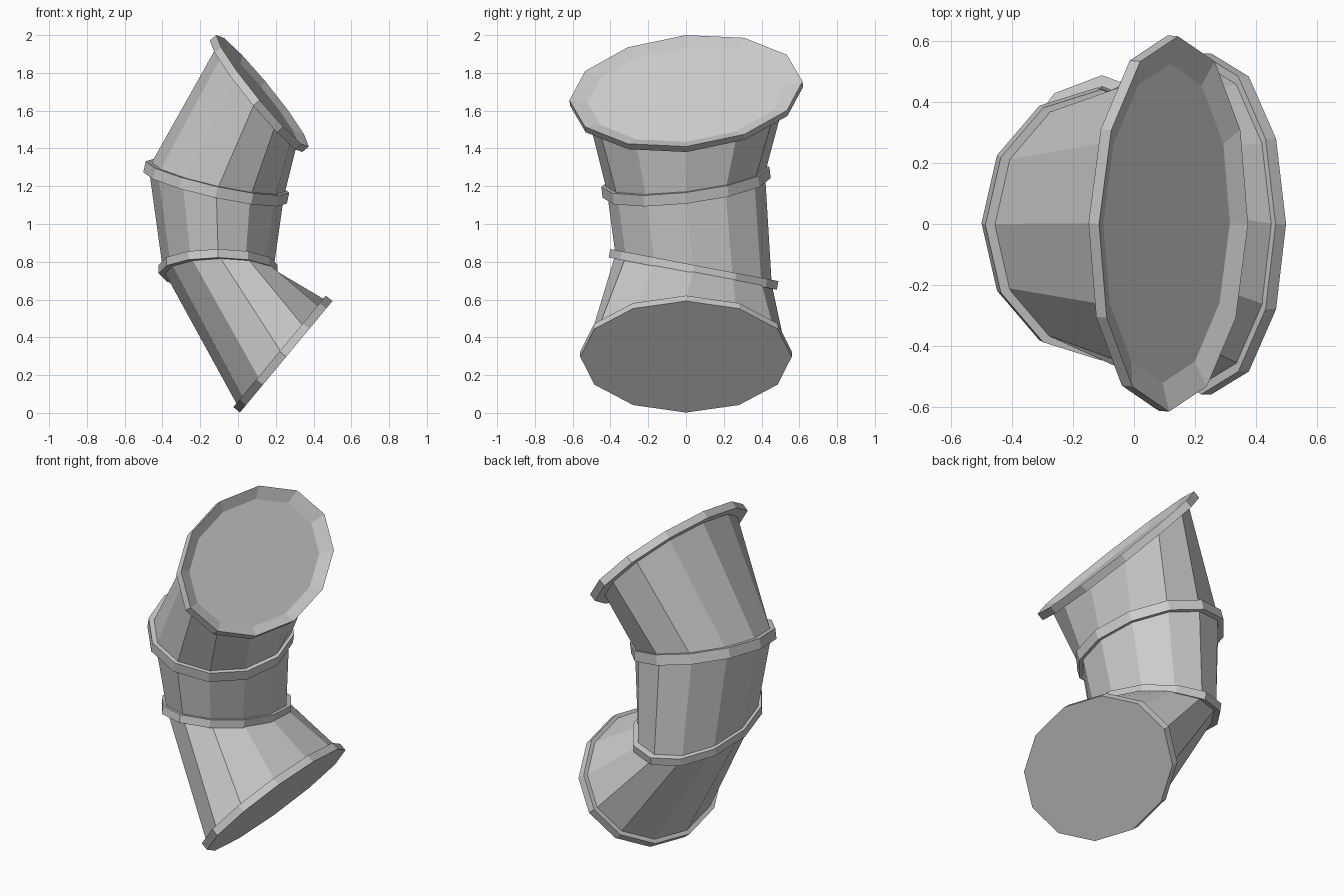
import bpy, bmesh, math
from mathutils import Vector

if "Cube" in bpy.data.objects:
    bpy.data.objects.remove(bpy.data.objects["Cube"])

SIDES = 12


def section(frame, scale=1.0, shift=0.0):
    """Elliptical 12-gon: frame = (centre, half axis a, half axis b), shifted along its normal."""
    c, a, b = (Vector(v) for v in frame)
    n = a.cross(b).normalized()
    return [c + n * shift + scale * (a * math.cos(t) + b * math.sin(t))
            for t in (2 * math.pi * i / SIDES for i in range(SIDES))]


def loft(name, sections):
    """Bridge successive sections and cap both ends."""
    bm = bmesh.new()
    rings = [[bm.verts.new(p) for p in s] for s in sections]
    for lo, hi in zip(rings, rings[1:]):
        for i in range(SIDES):
            j = (i + 1) % SIDES
            bm.faces.new((lo[i], lo[j], hi[j], hi[i]))
    bm.faces.new(rings[0][::-1])
    bm.faces.new(rings[-1])
    bmesh.ops.recalc_face_normals(bm, faces=bm.faces)
    mesh = bpy.data.meshes.new(name)
    bm.to_mesh(mesh)
    bm.free()
    obj = bpy.data.objects.new(name, mesh)
    bpy.context.collection.objects.link(obj)
    return obj


# Cross-section frames along the bent pipe (normals point up the pipe)
bottom = ((0.255, 0, 0.297), (0.245, 0, 0.295), (0, 0.56, 0))
lower = ((-0.105, 0.04, 0.76), (0.315, 0, 0), (0, 0.445, -0.085))
upper = ((-0.115, 0, 1.22), (0.38, 0, -0.083), (0, 0.445, 0.052))
top = ((0.13, 0, 1.705), (0.245, 0, -0.295), (0.015, 0.617, 0.05))

# Pipe segments
loft("lower_pipe", [section(bottom, 0.95, 0.03), section(lower, 0.93)])
loft("middle_pipe", [section(lower, 0.93), section(upper, 0.94)])
loft("upper_pipe", [section(upper, 0.94), section(top, 0.87, -0.04)])

# Joint bands
loft("lower_band", [section(lower, 1, -0.023), section(lower, 1, 0.023)])
loft("upper_band", [section(upper, 1, -0.03), section(upper, 1, 0.03)])

# End flanges: closed foot and recessed mouth
loft("bottom_flange", [section(bottom), section(bottom, 1, 0.045)])
loft("top_flange", [section(top, 0.9, -0.045), section(top, 1, -0.045), section(top),
                    section(top, 0.85, -0.03)])
